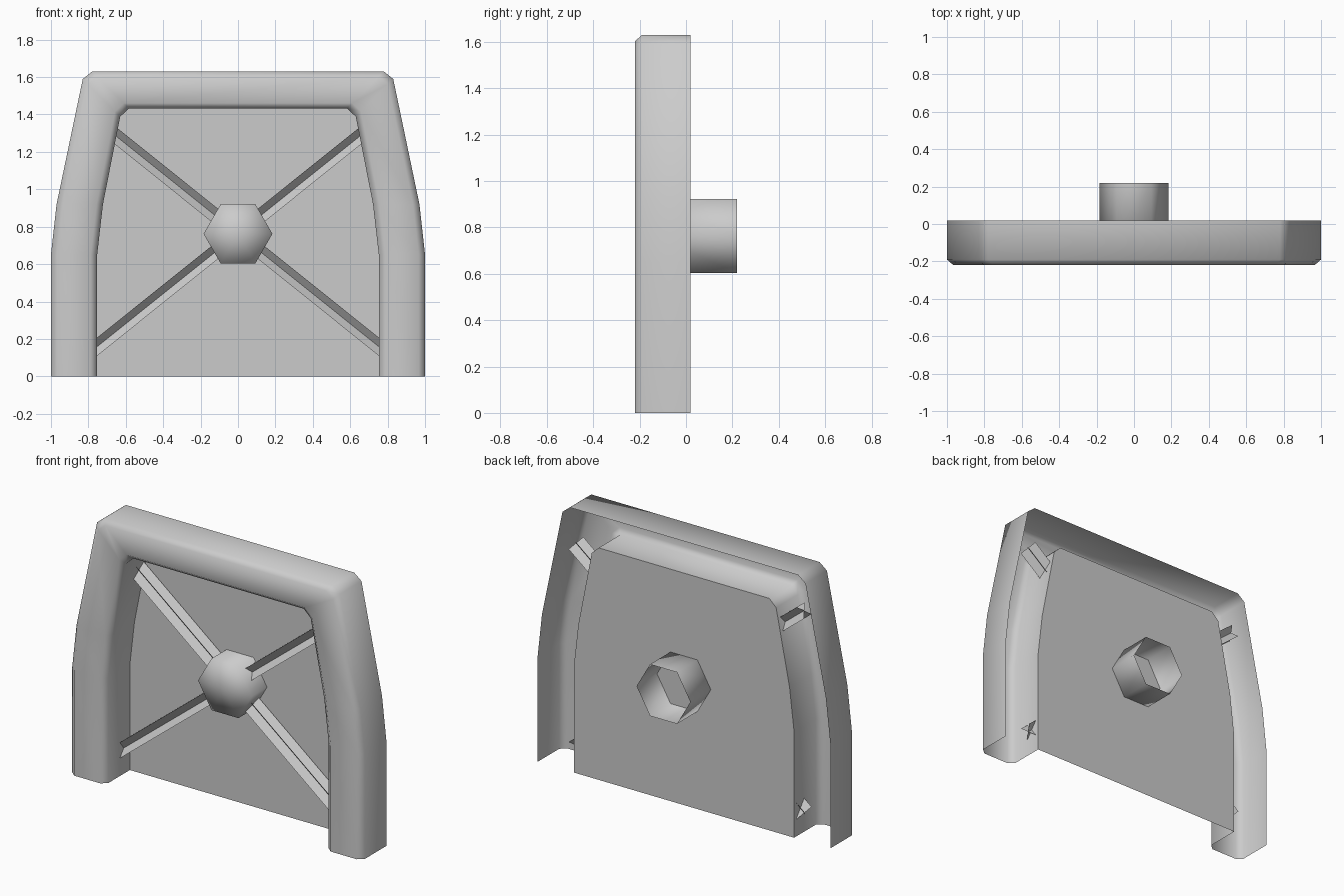
import bpy, bmesh, math
from mathutils import Vector

if "Cube" in bpy.data.objects:
    bpy.data.objects.remove(bpy.data.objects["Cube"])

BACK, EDGE, FRONT = 0.02, -0.19, -0.22
HUB_Z = 0.762


def make(name, verts, faces, angle=None):
    me = bpy.data.meshes.new(name)
    me.from_pydata([tuple(v) for v in verts], [], faces)
    bm = bmesh.new()
    bm.from_mesh(me)
    bmesh.ops.recalc_face_normals(bm, faces=bm.faces[:])
    bm.to_mesh(me)
    bm.free()
    ob = bpy.data.objects.new(name, me)
    bpy.context.collection.objects.link(ob)
    if angle:
        bpy.ops.object.select_all(action='DESELECT')
        ob.select_set(True)
        bpy.context.view_layer.objects.active = ob
        bpy.ops.object.shade_smooth_by_angle(angle=math.radians(angle))
    return ob


def mirrored(half):
    return half + [(-x, z) for x, z in reversed(half)]


# Arch outlines, right half from the floor up
outer = mirrored([(1, 0), (1, 0.65), (0.97, 0.92), (0.83, 1.59), (0.78, 1.63)])
inner = mirrored([(0.753, 0), (0.753, 0.65), (0.722, 0.92), (0.63, 1.388), (0.583, 1.433)])

# Frame: hollow channel, open at the back and at the feet
section = [(0, BACK), (0, EDGE), (0.14, FRONT), (0.86, FRONT), (1, EDGE), (1, BACK)]
verts = []
for (ox, oz), (ix, iz) in zip(outer, inner):
    for t, y in section:
        verts.append((ox + (ix - ox) * t, y, oz + (iz - oz) * t))
n = len(section)
faces = [(i * n + j, i * n + j + 1, (i + 1) * n + j + 1, (i + 1) * n + j)
         for i in range(len(outer) - 1) for j in range(n - 1)]
make("arch_frame", verts, faces, 50)

# Back panel filling the opening
make("back_panel", [(x, BACK, z) for x, z in inner], [tuple(range(len(inner)))])

# Hub: hexagonal tube, open at the back, capped with a slight dome in front
ring = [(0.184 * math.cos(k * math.pi / 3), 0.184 * math.sin(k * math.pi / 3)) for k in range(6)]
verts = [(x, y, HUB_Z + z) for y in (0.22, -0.127) for x, z in ring]
verts.append((0, -0.14, HUB_Z))
faces = []
for k in range(6):
    m = (k + 1) % 6
    faces += [(k, m, 6 + m, 6 + k), (6 + k, 6 + m, 12)]
make("hub", verts, faces, 180)

# Spokes: two crossed strips each, running from the hub through the inner wall
for sx in (-1, 1):
    for sz in (-1, 1):
        along = Vector((0.78 * sx, 0, 0.625 * sz))
        side = Vector((-along.z, 0, along.x))
        verts, faces = [], []
        for s in (-1, 1):
            arm = side * 0.038 + Vector((0, 0.038 * s, 0))
            a = Vector((0, -0.04, HUB_Z)) + along * 0.1
            b = a + along * 0.9
            faces.append(tuple(range(len(verts), len(verts) + 4)))
            verts += [a - arm, b - arm, b + arm, a + arm]
        make("spoke", verts, faces)
